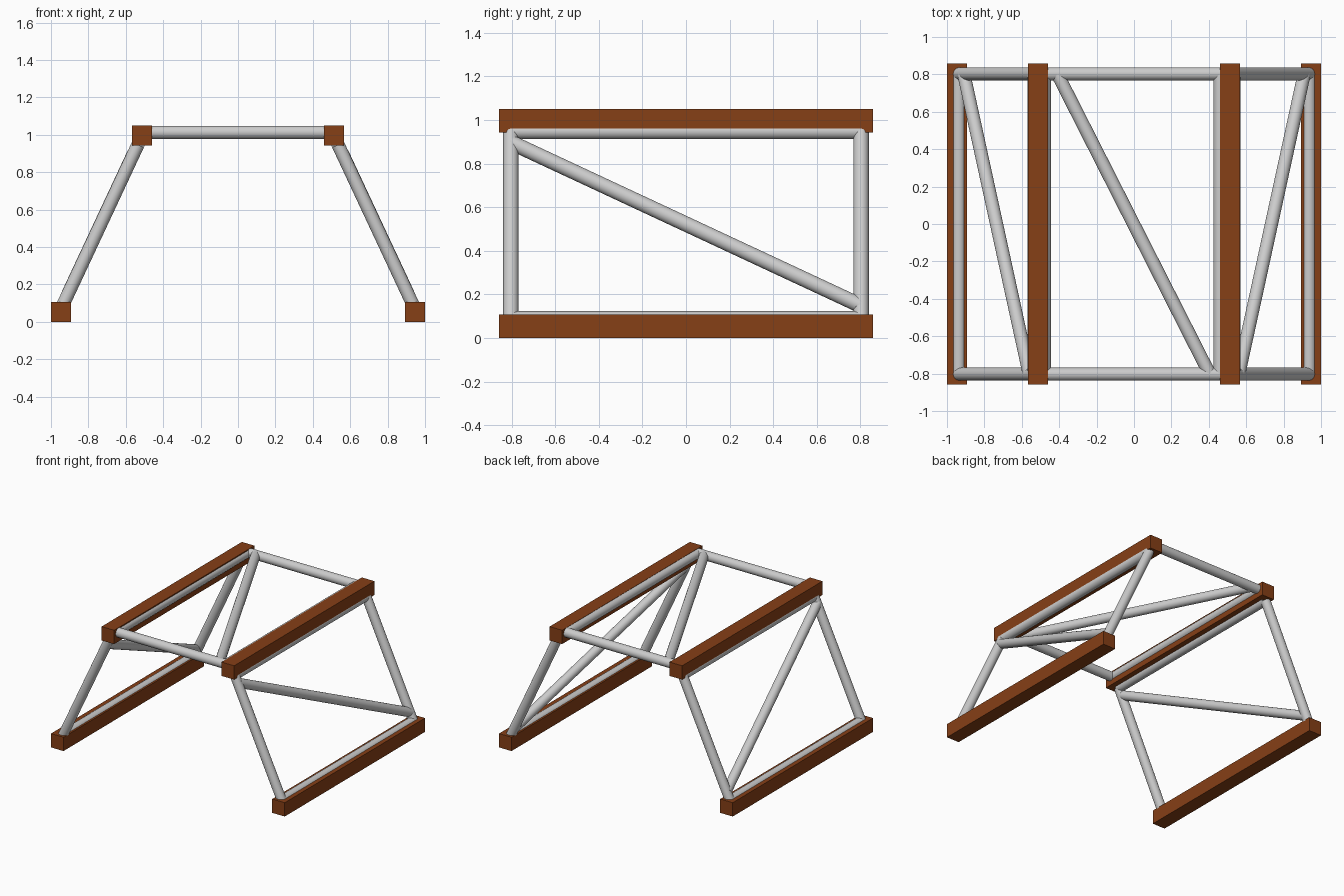
import bpy, math
from mathutils import Vector

if "Cube" in bpy.data.objects:
    bpy.data.objects.remove(bpy.data.objects["Cube"])

wood = bpy.data.materials.new("brown_wood")
wood.diffuse_color = (0.24, 0.05, 0.008, 1)
wood.use_nodes = True
wood.node_tree.nodes["Principled BSDF"].inputs["Base Color"].default_value = wood.diffuse_color
R, Y = 0.035, 0.803


def beam(name, x, z):
    bpy.ops.mesh.primitive_cube_add(size=1, location=(x, 0, z))
    o = bpy.context.object
    o.name = name
    o.scale = (0.107, 1.714, 0.107)
    bpy.ops.object.transform_apply(location=False, rotation=False, scale=True)
    o.data.materials.append(wood)


def tube(name, a, b):
    a, b = Vector(a), Vector(b)
    d = b - a
    bpy.ops.mesh.primitive_cylinder_add(vertices=24, radius=R, depth=d.length, location=(a + b) / 2)
    o = bpy.context.object
    o.name = name
    o.rotation_euler = d.to_track_quat('Z', 'Y').to_euler()
    bpy.ops.object.shade_smooth_by_angle(angle=math.radians(40))


for s, side in ((-1, "left"), (1, "right")):
    # Long square beams
    beam(side + "_bottom_beam", s * 0.9465, 0.0535)
    beam(side + "_top_beam", s * 0.5135, 0.9965)
    # Sloping side frame: rails, legs and brace
    lo, hi = (s * 0.937, 0.088), (s * 0.535, 0.947)
    tube(side + "_lower_rail", (lo[0], -Y, lo[1]), (lo[0], Y, lo[1]))
    tube(side + "_upper_rail", (hi[0], -Y, hi[1]), (hi[0], Y, hi[1]))
    for y, end in ((-Y, "front"), (Y, "back")):
        tube(f"{side}_{end}_leg", (lo[0], y, lo[1]), (hi[0], y, hi[1]))
    tube(side + "_brace", (s * 0.56, -Y, 0.897), (s * 0.91, Y, 0.148))

# Flat top frame: rails, cross bars and brace
TZ = 1.013
for x, side in ((-0.48, "left"), (0.46, "right")):
    tube(side + "_deck_rail", (x, -Y, TZ), (x, Y, TZ))
for y, end in ((-Y, "front"), (Y, "back")):
    tube(end + "_cross_bar", (-0.49, y, TZ), (0.48, y, TZ))
tube("deck_brace", (-0.41, Y, TZ), (0.405, -Y, TZ))
